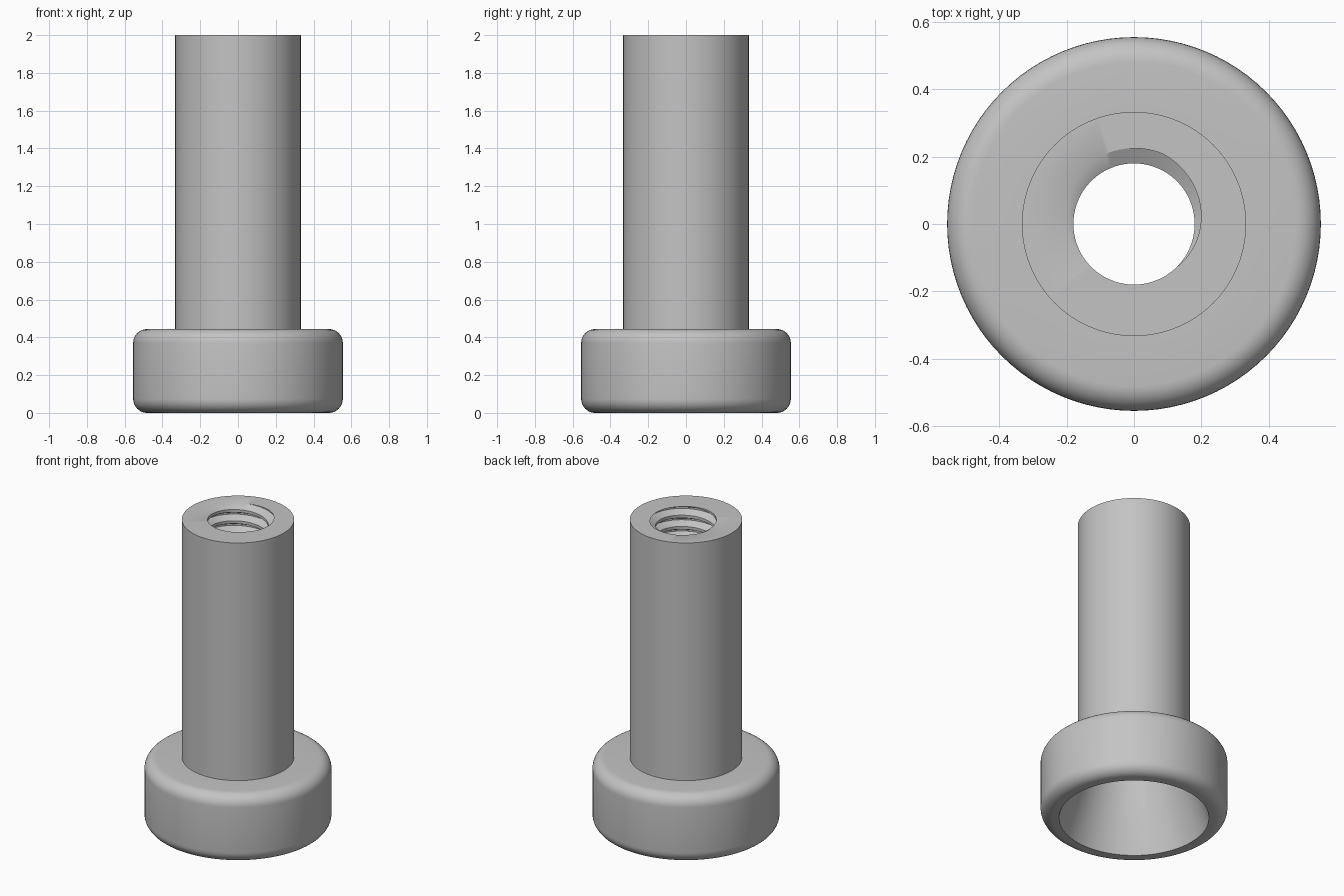
import bpy, bmesh
from math import sin, cos, pi, tau

cube = bpy.data.objects.get("Cube")
if cube:
    bpy.data.objects.remove(cube, do_unlink=True)

SEGMENTS = 96
HEIGHT, HEAD_H = 2.0, 0.444
SHAFT_R, HEAD_R, RECESS_R = 0.333, 0.555, 0.445
FILLET = 0.074
MINOR_R, MAJOR_R, PITCH = 0.18, 0.225, 0.074
RECESS_TOP = 0.74

# Plain grey metal
grey = bpy.data.materials.new("grey metal")
grey.use_nodes = True
colour = (0.55, 0.55, 0.55, 1)
grey.diffuse_color = colour
grey.node_tree.nodes["Principled BSDF"].inputs["Base Color"].default_value = colour


def thread_radius(z, angle):
    """Radius of the right-handed female thread at a height and angle."""
    phase = ((z - HEIGHT) / PITCH - angle / tau + 0.25) % 1
    distance = min(phase, 1 - phase)
    depth = min(1, max(0, (0.375 - distance) / 0.3125))
    return MINOR_R + (MAJOR_R - MINOR_R) * depth


def fillet(radius, z, start):
    """Quarter-round profile points."""
    steps = 8
    return [(radius + FILLET * cos(start + i * pi / 2 / steps),
             z + FILLET * sin(start + i * pi / 2 / steps)) for i in range(steps + 1)]


# Outside profile: recess rim, rounded head, shaft, top edge
outside = [(RECESS_R, 0)]
outside += fillet(HEAD_R - FILLET, FILLET, -pi / 2)
outside += fillet(HEAD_R - FILLET, HEAD_H - FILLET, 0)
outside += [(SHAFT_R, HEAD_H), (SHAFT_R, HEIGHT)]

# Thread rows follow the helix, four edges per turn, from the top down
turns = int((HEIGHT - RECESS_TOP) / PITCH) + 3
edges = [turn + phase for turn in range(-turns, 3)
         for phase in (0.0625, 0.375, 0.625, 0.9375)]
edges.sort(reverse=True)


def column(angle):
    points = list(outside)
    for edge in edges:
        z = HEIGHT + PITCH * (edge + angle / tau - 0.25)
        z = min(HEIGHT, max(RECESS_TOP, z))
        points.append((thread_radius(z, angle), z))
    points.append(outside[0])      # conical recess closes the section
    return points


# Sweep the section around the axis
bm = bmesh.new()
columns = []
for s in range(SEGMENTS + 1):
    a = tau * s / SEGMENTS
    columns.append([bm.verts.new((r * cos(a), r * sin(a), z)) for r, z in column(a)])
for left, right in zip(columns, columns[1:]):
    for i in range(len(left) - 1):
        bm.faces.new((left[i], right[i], right[i + 1], left[i + 1]))
bmesh.ops.remove_doubles(bm, verts=bm.verts, dist=0.00002)
bmesh.ops.recalc_face_normals(bm, faces=bm.faces)

mesh = bpy.data.meshes.new("threaded_spacer")
bm.to_mesh(mesh)
bm.free()
mesh.materials.append(grey)
spacer = bpy.data.objects.new("threaded_spacer", mesh)
bpy.context.collection.objects.link(spacer)

# Smooth walls with crisp rims
bpy.ops.object.select_all(action='DESELECT')
spacer.select_set(True)
bpy.context.view_layer.objects.active = spacer
bpy.ops.object.shade_smooth_by_angle(angle=pi / 6)
